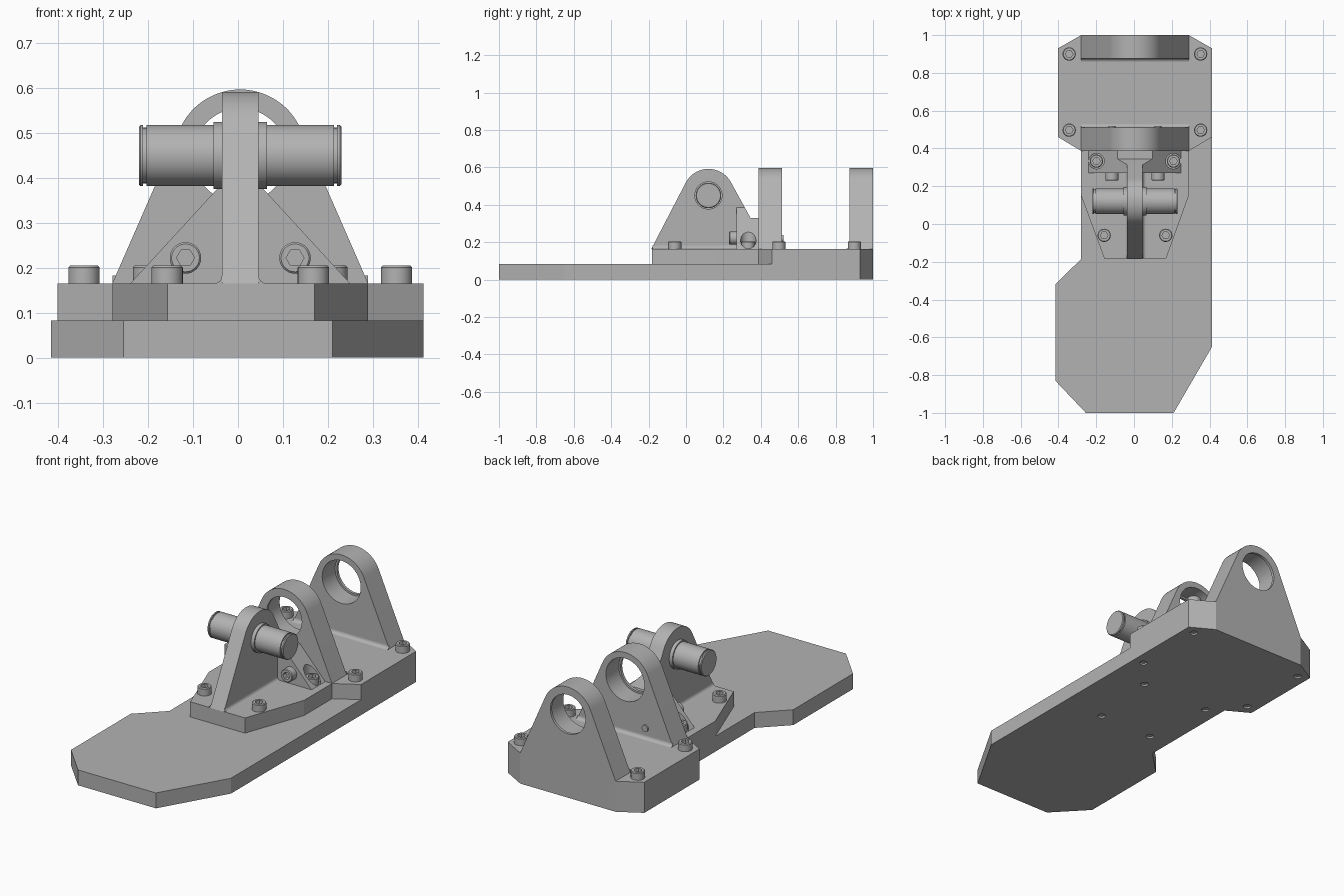
import bpy, bmesh
from math import pi, cos, sin, atan2, acos, hypot, radians
from mathutils import Matrix, Vector

if "Cube" in bpy.data.objects:
    bpy.data.objects.remove(bpy.data.objects["Cube"])

grey = bpy.data.materials.new("machined grey")
grey.use_nodes = True
grey.diffuse_color = (0.45, 0.45, 0.45, 1)
grey.node_tree.nodes["Principled BSDF"].inputs["Base Color"].default_value = grey.diffuse_color

MID = 0.005            # centre line of the bearing axis
LOW, DECK = 0.083, 0.165
# Axis maps: profile plane (a, b) and extrusion direction c
XY = Matrix.Identity(4)
XZ = Matrix(((1, 0, 0, 0), (0, 0, 1, 0), (0, 1, 0, 0), (0, 0, 0, 1)))
YZ = Matrix(((0, 0, 1, 0), (1, 0, 0, 0), (0, 1, 0, 0), (0, 0, 0, 1)))


def finish(name, bm):
    bmesh.ops.recalc_face_normals(bm, faces=bm.faces[:])
    mesh = bpy.data.meshes.new(name)
    bm.to_mesh(mesh)
    bm.free()
    mesh.materials.append(grey)
    ob = bpy.data.objects.new(name, mesh)
    bpy.context.collection.objects.link(ob)
    return ob


def prism(name, pts, lo, hi, frame=XY):
    bm = bmesh.new()
    face = bm.faces.new([bm.verts.new(frame @ Vector((a, b, lo))) for a, b in pts])
    new = bmesh.ops.extrude_face_region(bm, geom=[face])["geom"]
    shift = frame.to_3x3() @ Vector((0, 0, hi - lo))
    bmesh.ops.translate(bm, vec=shift, verts=[v for v in new if isinstance(v, bmesh.types.BMVert)])
    return finish(name, bm)


def circle(a, b, r, n=48):
    return [(a + r * cos(2 * pi * i / n), b + r * sin(2 * pi * i / n)) for i in range(n)]


def lathe(name, profile, n=40):
    # Stack of capped rings along z, given as (radius, height)
    bm = bmesh.new()
    rings = [[bm.verts.new((x, y, h)) for x, y in circle(0, 0, r, n)] for r, h in profile]
    for lower, upper in zip(rings, rings[1:]):
        for i in range(n):
            j = (i + 1) % n
            bm.faces.new((lower[i], lower[j], upper[j], upper[i]))
    bm.faces.new(rings[0])
    bm.faces.new(rings[-1])
    return finish(name, bm)


def boolean(ob, cutter, operation="DIFFERENCE"):
    mod = ob.modifiers.new("cut", "BOOLEAN")
    mod.object, mod.operation, mod.solver = cutter, operation, "EXACT"
    bpy.context.view_layer.objects.active = ob
    bpy.ops.object.modifier_apply(modifier=mod.name)
    bpy.data.objects.remove(cutter)


def smooth(ob):
    bpy.ops.object.select_all(action="DESELECT")
    ob.select_set(True)
    bpy.context.view_layer.objects.active = ob
    bpy.ops.object.shade_smooth_by_angle(angle=radians(30))


def dome(left, right, a, b, r, n=28):
    # Rounded lug outline: two feet joined by tangents to an arc
    def tangent(p, side):
        da, db = p[0] - a, p[1] - b
        return atan2(db, da) + side * acos(r / hypot(da, db))
    start, end = tangent(right, 1), tangent(left, -1) % (2 * pi)
    arc = [start + (end - start) * i / n for i in range(n + 1)]
    return [left, right] + [(a + r * cos(t), b + r * sin(t)) for t in arc]


def fillet(name, a, side, lo, hi, frame, r=0.018):
    # Concave strip in the corner between the deck and a wall at a
    arc = [(a + side * r * (1 - sin(t)), DECK + r * (1 - cos(t)))
           for t in [pi / 2 * i / 6 for i in range(7)]]
    smooth(prism(name, [(a, DECK)] + arc, lo, hi, frame))


# Screw positions
block_spots = [(MID + s * 0.348, y) for s in (-1, 1) for y in (0.497, 0.9)]
rear_spots = [(MID + s * 0.204, 0.333) for s in (-1, 1)]
front_spots = [(MID + s * 0.163, -0.06) for s in (-1, 1)]
deck_spots = block_spots + rear_spots + front_spots

# Base plate with screw holes
block_right = [(0.413, 0.46), (0.413, 0.93), (0.29, 1), (-0.28, 1), (-0.402, 0.93), (-0.402, 0.46)]
base = prism("base_plate", [(-0.255, -1), (0.21, -1), (0.413, -0.65)] + block_right[1:]
             + [(-0.28, 0.39), (-0.28, -0.185), (-0.416, -0.32), (-0.416, -0.83)], 0, LOW)
for x, y in deck_spots:
    boolean(base, prism("hole", circle(x, y, 0.02, 24), -0.1, 0.05))

# Bearing block: deck and two bored lugs
prism("block_deck", [(-0.28, 0.387), (0.29, 0.387)] + block_right, LOW, DECK)
lug_outline = dome((-0.28, DECK), (0.29, DECK), MID, 0.45, 0.147)
for name, lo, hi, lip in (("front_lug", 0.387, 0.512, 0.387), ("rear_lug", 0.875, 1.0, 0.985)):
    lug = prism(name, lug_outline, lo, hi, XZ)
    boolean(lug, prism("bore", circle(MID, 0.45, 0.105), lo - 0.1, hi + 0.1, XZ))
    b_lo, b_hi = (lo + 0.015, hi + 0.1) if lip == lo else (lo - 0.1, lip)
    boolean(lug, prism("counterbore", circle(MID, 0.45, 0.115), b_lo, b_hi, XZ))
    smooth(lug)
fillet("front_lug_fillet", 0.512, 1, -0.28, 0.29, YZ)
fillet("rear_lug_fillet", 0.875, -1, -0.28, 0.29, YZ)

# Pivot bracket: deck, upright fin and triangular rear flange
prism("bracket_deck", [(-0.157, -0.183), (0.17, -0.183), (0.29, 0.15), (0.29, 0.387),
                       (-0.28, 0.387), (-0.28, 0.15)], LOW, DECK)
fin_outline = dome((-0.185, DECK), (0.345, 0.33), 0.12, 0.455, 0.137)
fin_outline[1:1] = [(0.387, DECK), (0.387, 0.33)]
smooth(prism("bracket_fin", fin_outline, MID - 0.041, MID + 0.041, YZ))
for side, label in ((1, "left"), (-1, "right")):
    fillet(label + "_fin_fillet", MID + side * 0.041, side, -0.18, 0.27, XZ)

flange = prism("bracket_flange", [(MID - 0.245, DECK), (MID + 0.245, DECK),
                                  (MID + 0.041, 0.387), (MID - 0.041, 0.387)], 0.27, 0.387, XZ)
boolean(flange, prism("trim", fin_outline, -0.5, 0.5, YZ), "INTERSECT")
for x, y in rear_spots:
    boolean(flange, prism("pocket", circle(x, y, 0.041), DECK - 0.01, 0.5))
smooth(flange)

# Pivot pin with ring grooves, and the boss around it
R, G, L = 0.068, 0.062, 0.226
half = [(R - 0.004, L), (R, L - 0.004), (R, L - 0.01), (G, L - 0.01), (G, L - 0.017), (R, L - 0.017)]
pin = lathe("pivot_pin", [(r, -h) for r, h in half] + half[::-1], 64)
boss = lathe("pivot_boss", [(0.075, -0.06), (0.075, 0.06)], 64)
for ob in (pin, boss):
    ob.matrix_world = Matrix.Translation((MID, 0.12, 0.45)) @ Matrix.Rotation(pi / 2, 4, "Y")
    smooth(ob)


# Socket head screws
def screw(name, length):
    ob = lathe(name, [(0.018, -length), (0.018, 0), (0.035, 0), (0.035, 0.036), (0.031, 0.04)], 32)
    boolean(ob, prism("socket", circle(0, 0, 0.02, 6), 0.016, 0.1))
    smooth(ob)
    return ob


def place(first, spots, rotation):
    for i, spot in enumerate(spots):
        ob = first if i == 0 else first.copy()
        if i:
            bpy.context.collection.objects.link(ob)
        ob.matrix_world = Matrix.Translation(spot) @ rotation


place(screw("deck_screw", DECK - 0.008), [(x, y, DECK) for x, y in deck_spots], Matrix.Identity(4))
place(screw("flange_screw", 0.25), [(MID + s * 0.122, 0.27, 0.222) for s in (-1, 1)],
      Matrix.Rotation(pi / 2, 4, "X"))
